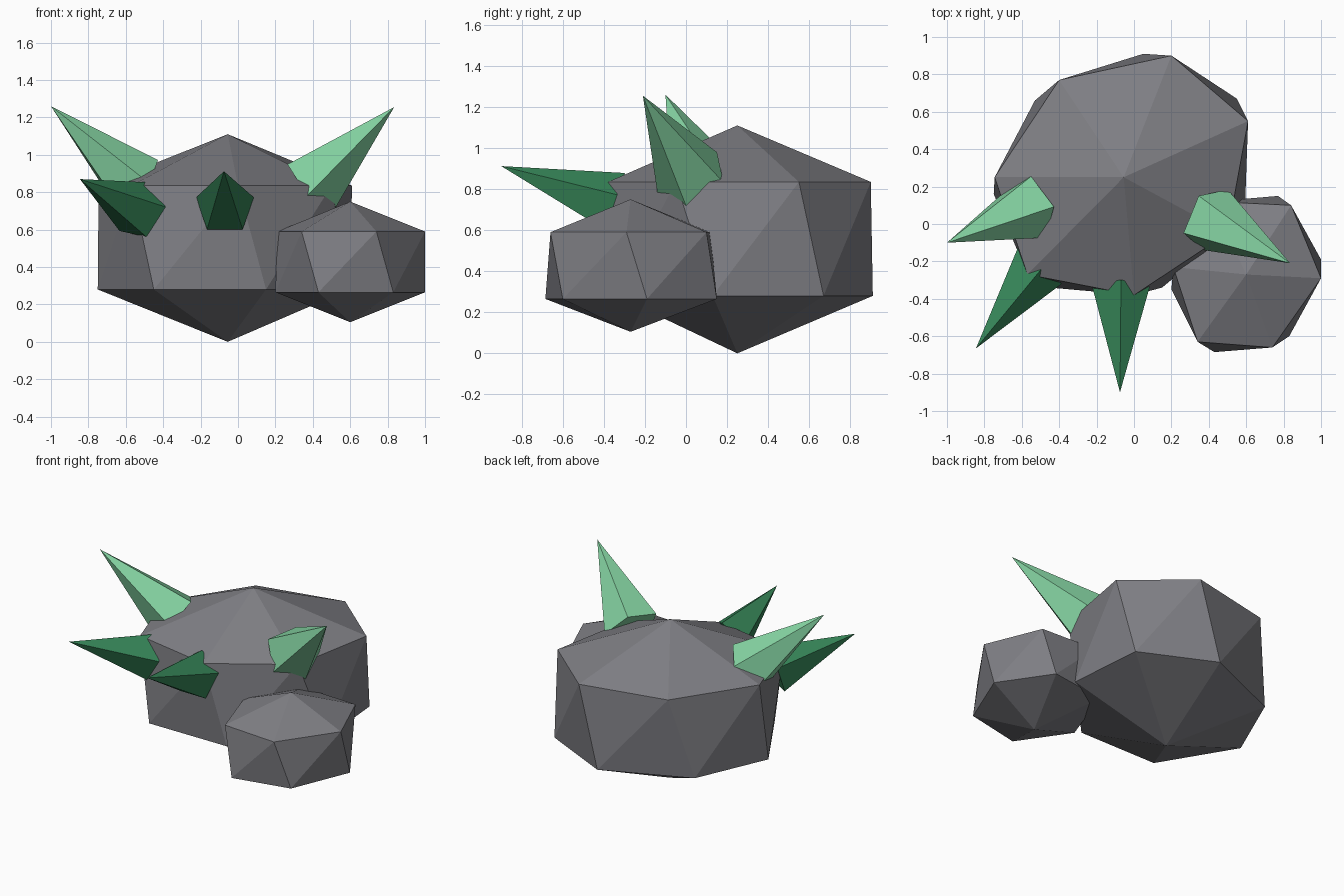
import bpy, bmesh, math
from mathutils import Vector

cube = bpy.data.objects.get("Cube")
if cube:
    bpy.data.objects.remove(cube, do_unlink=True)


def material(name, rgb):
    m = bpy.data.materials.new(name)
    m.use_nodes = True
    m.diffuse_color = (*rgb, 1)
    m.node_tree.nodes["Principled BSDF"].inputs["Base Color"].default_value = (*rgb, 1)
    return m


stone = material("stone grey", (0.21, 0.21, 0.23))
light = material("light green crystal", (0.24, 0.67, 0.37))
dark = material("dark green crystal", (0.036, 0.23, 0.095))


def finish(name, bm, mat):
    bmesh.ops.recalc_face_normals(bm, faces=bm.faces)
    mesh = bpy.data.meshes.new(name)
    bm.to_mesh(mesh)
    bm.free()
    mesh.materials.append(mat)
    obj = bpy.data.objects.new(name, mesh)
    bpy.context.collection.objects.link(obj)
    return obj


def rock(name, centre, heights, upper, lower):
    """Two twisted rings joined by triangles, with a pole at each end."""
    bm = bmesh.new()
    bottom, low_z, high_z, top = heights
    up = [bm.verts.new((x, y, high_z)) for x, y in upper]
    low = [bm.verts.new((x, y, low_z)) for x, y in lower]
    tip = bm.verts.new((*centre, top))
    base = bm.verts.new((*centre, bottom))
    for i in range(len(up)):
        bm.faces.new((up[i - 1], up[i], tip))
        bm.faces.new((low[i], low[i - 1], base))
        bm.faces.new((low[i - 1], low[i], up[i]))
        bm.faces.new((low[i - 1], up[i], up[i - 1]))
    return finish(name, bm, stone)


def crystal(name, base, tip, first_corner, radius, mat):
    """Five-sided spike; first_corner sets how it is turned about its axis."""
    bm = bmesh.new()
    base, tip = Vector(base), Vector(tip)
    axis = (tip - base).normalized()
    u = Vector(first_corner)
    u = (u - axis * u.dot(axis)).normalized()
    v = axis.cross(u)
    ring = []
    for i in range(5):
        a = math.tau * i / 5
        ring.append(bm.verts.new(base + radius * (u * math.cos(a) + v * math.sin(a))))
    point = bm.verts.new(tip)
    for i in range(5):
        bm.faces.new((ring[i - 1], ring[i], point))
    bm.faces.new(ring[::-1])
    return finish(name, bm, mat)


# Boulders, ring corners counterclockwise
rock("large_boulder", (-0.055, 0.25), (0, 0.28, 0.835, 1.11),
     [(0.61, 0.55), (0.2, 0.9), (-0.4, 0.77), (-0.745, 0.25),
      (-0.57, -0.27), (0, -0.38), (0.5, -0.05)],
     [(0.55, 0.67), (0.05, 0.91), (-0.53, 0.66), (-0.75, 0.16),
      (-0.45, -0.34), (0.15, -0.34), (0.595, 0.13)])
rock("small_boulder", (0.6, -0.27), (0.105, 0.265, 0.59, 0.75),
     [(1, -0.29), (0.84, 0.1), (0.42, 0.12), (0.21, -0.23),
      (0.34, -0.63), (0.74, -0.66)],
     [(1, -0.19), (0.77, 0.15), (0.36, 0.09), (0.2, -0.35),
      (0.43, -0.685), (0.83, -0.6)])

# Crystals
crystal("front_crystal", (-0.07, -0.35, 0.725), (-0.075, -0.9, 0.912),
        (0, 0, 1), 0.162, dark)
crystal("front_right_crystal", (-0.52, -0.23, 0.7), (-0.845, -0.665, 0.87),
        (0.05, 0.02, 0.15), 0.162, dark)
crystal("right_crystal", (-0.55, 0.09, 0.84), (-1, -0.1, 1.26),
        (0.15, 0.01, 0.125), 0.18, light)
crystal("left_crystal", (0.4, 0.03, 0.85), (0.835, -0.21, 1.255),
        (-0.14, -0.08, 0.1), 0.185, light)
